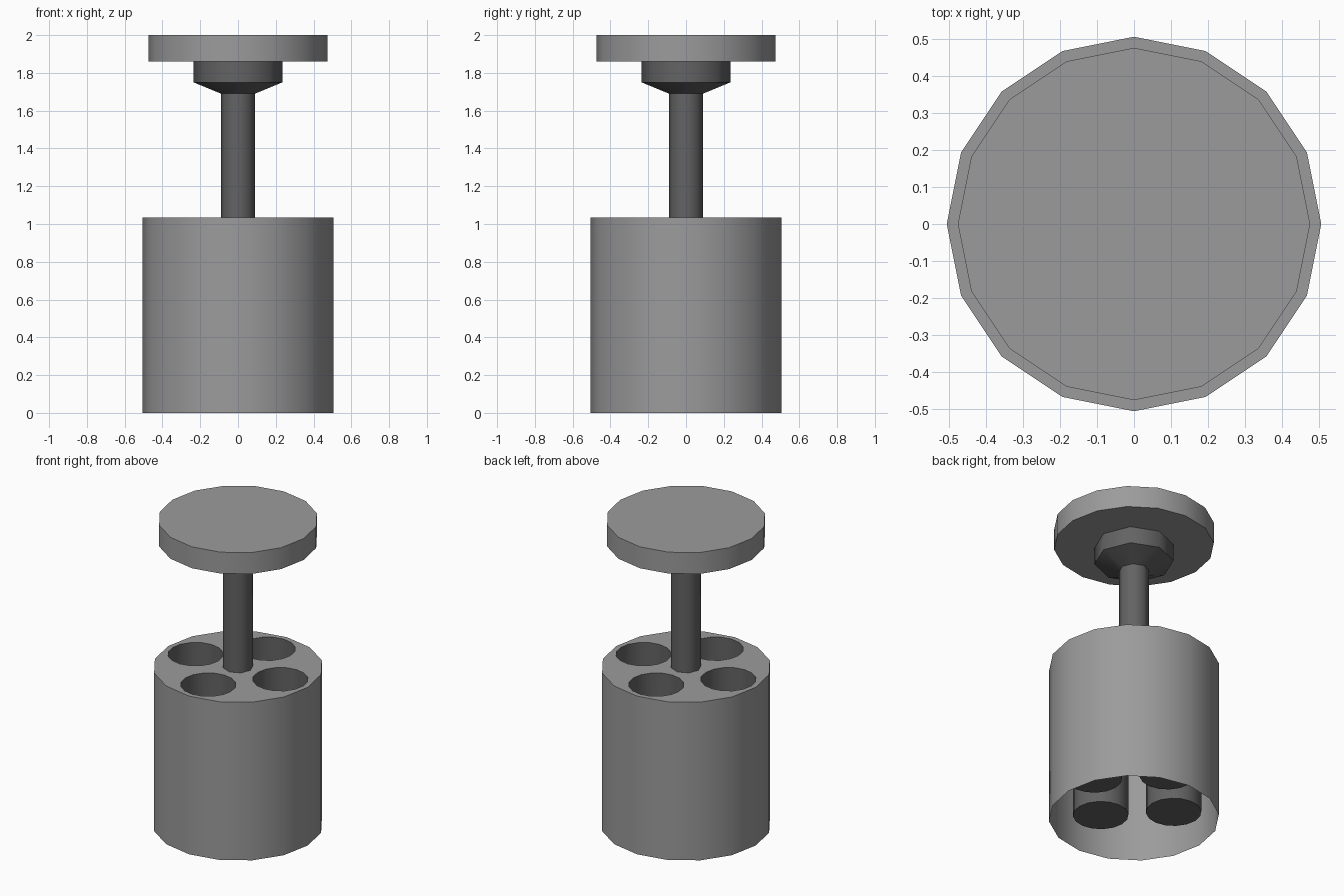
import bpy
import bmesh
from math import cos, sin, tau, radians
from mathutils import Vector

cube = bpy.data.objects.get("Cube")
if cube:
    bpy.data.objects.remove(cube, do_unlink=True)


def make_material(name, value):
    mat = bpy.data.materials.new(name)
    mat.use_nodes = True
    colour = (value, value, value, 1)
    mat.diffuse_color = colour
    mat.node_tree.nodes["Principled BSDF"].inputs["Base Color"].default_value = colour
    return mat


light_grey = make_material("light grey", 0.33)
dark_grey = make_material("dark grey", 0.125)


def ring(bm, radius, z, sides, centre=(0, 0)):
    return [bm.verts.new((centre[0] + radius * cos(tau * i / sides),
                          centre[1] + radius * sin(tau * i / sides), z))
            for i in range(sides)]


def bridge(bm, low, high):
    n = len(low)
    for i in range(n):
        j = (i + 1) % n
        bm.faces.new((low[i], low[j], high[j], high[i]))


def finish(bm, name, mat):
    mesh = bpy.data.meshes.new(name)
    bm.to_mesh(mesh)
    bm.free()
    mesh.materials.append(mat)
    mesh.shade_smooth()
    mesh.set_sharp_from_angle(angle=radians(50))
    obj = bpy.data.objects.new(name, mesh)
    bpy.context.collection.objects.link(obj)
    return obj


def lathe(name, profile, sides, mat, centre=(0, 0), cap_low=True, cap_high=True):
    """Turned part from (radius, z) pairs listed bottom to top."""
    bm = bmesh.new()
    rings = [ring(bm, r, z, sides, centre) for r, z in profile]
    for low, high in zip(rings, rings[1:]):
        bridge(bm, low, high)
    if cap_low:
        bm.faces.new(rings[0][::-1])
    if cap_high:
        bm.faces.new(rings[-1])
    return finish(bm, name, mat)


BODY_R, BODY_TOP = 0.505, 1.035
CUP_R, CUP_OFFSET, CUP_BOTTOM = 0.165, 0.307, 0.155
cups = {"left": (CUP_OFFSET, 0), "back": (0, CUP_OFFSET),
        "right": (-CUP_OFFSET, 0), "front": (0, -CUP_OFFSET)}

# Thin body shell, open underneath
lathe("body_shell", [(BODY_R, 0), (BODY_R, BODY_TOP)], 16, light_grey,
      cap_low=False, cap_high=False)

# Top plate with four round openings
bm = bmesh.new()
loops = [ring(bm, BODY_R, BODY_TOP, 16)]
loops += [ring(bm, CUP_R, BODY_TOP, 16, c) for c in cups.values()]
edges = [bm.edges.new((loop[i - 1], loop[i])) for loop in loops for i in range(len(loop))]
bmesh.ops.triangle_fill(bm, use_beauty=True, edges=edges, normal=Vector((0, 0, 1)))
for face in bm.faces:
    face.normal_update()
    if face.normal.z < 0:
        face.normal_flip()
finish(bm, "body_top_plate", light_grey)

# Deep cups hanging below the openings
for side, centre in cups.items():
    lathe(side + "_cup", [(CUP_R, CUP_BOTTOM), (CUP_R, BODY_TOP)], 16, dark_grey,
          centre, cap_high=False)

# Stem flaring into the collar under the disc
lathe("stem_and_collar", [(0.09, BODY_TOP), (0.09, 1.69), (0.235, 1.75), (0.235, 1.86)],
      8, dark_grey, cap_high=False)

# Top disc
lathe("top_disc", [(0.475, 1.86), (0.475, 2.0)], 16, light_grey)
